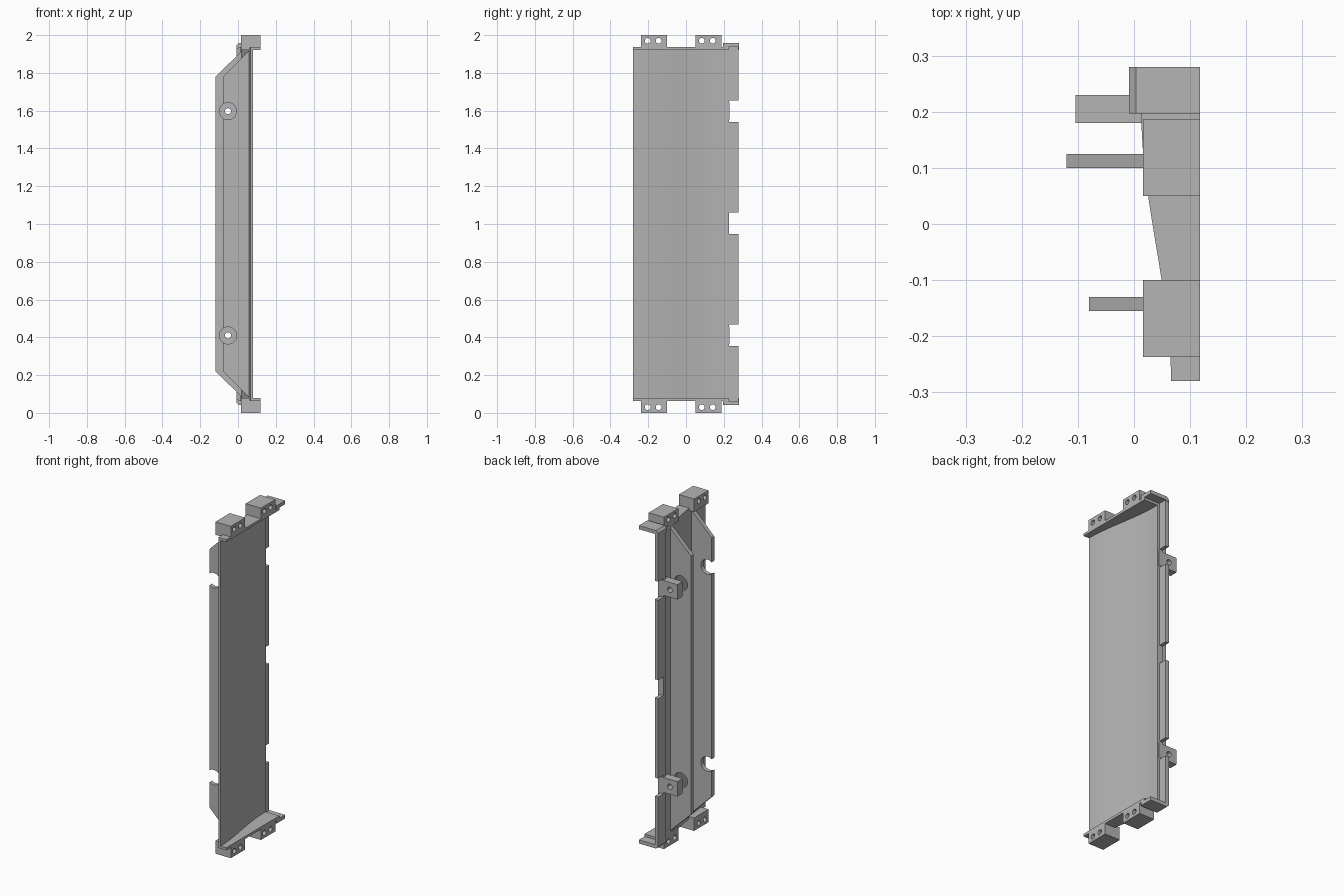
import bpy, bmesh
from mathutils import Vector, Matrix

cube = bpy.data.objects.get("Cube")
if cube:
    bpy.data.objects.remove(cube, do_unlink=True)

grey = bpy.data.materials.new("plain grey")
grey.use_nodes = True
GREY = (0.46, 0.46, 0.46, 1)
grey.diffuse_color = GREY
grey.node_tree.nodes["Principled BSDF"].inputs["Base Color"].default_value = GREY


def prism(name, outline, axis, low, high):
    """Extrude a 2D outline along axis y or z."""
    place = {"y": lambda a, b, h: (a, h, b), "z": lambda a, b, h: (a, b, h)}[axis]
    bm = bmesh.new()
    face = bm.faces.new([bm.verts.new(place(a, b, low)) for a, b in outline])
    side = bmesh.ops.extrude_face_region(bm, geom=[face])
    verts = [v for v in side["geom"] if isinstance(v, bmesh.types.BMVert)]
    bmesh.ops.translate(bm, verts=verts, vec=Vector(place(0, 0, high - low)))
    bmesh.ops.recalc_face_normals(bm, faces=bm.faces)
    mesh = bpy.data.meshes.new(name)
    bm.to_mesh(mesh)
    bm.free()
    obj = bpy.data.objects.new(name, mesh)
    bpy.context.collection.objects.link(obj)
    mesh.materials.append(grey)
    return obj


def box(name, x, y, z):
    return prism(name, [(x[0], y[0]), (x[1], y[0]), (x[1], y[1]), (x[0], y[1])], "z", *z)


def drill(obj, centre, radius, axis):
    """Cut a round hole right through along axis x or y."""
    bm = bmesh.new()
    bmesh.ops.create_cone(bm, cap_ends=True, segments=32, radius1=radius, radius2=radius, depth=0.4)
    turn = Matrix.Rotation(1.570796, 4, "Y" if axis == "x" else "X")
    bm.transform(Matrix.Translation(centre) @ turn)
    mesh = bpy.data.meshes.new("hole_cutter")
    bm.to_mesh(mesh)
    bm.free()
    cutter = bpy.data.objects.new("hole_cutter", mesh)
    bpy.context.collection.objects.link(cutter)
    cutter.hide_render = True
    cutter.hide_viewport = True
    cutter.display_type = "WIRE"
    mod = obj.modifiers.new("hole", "BOOLEAN")
    mod.object = cutter
    mod.solver = "EXACT"


# Curved cross-section of the skin: eased S-curve from front to back
def skin_x(y):
    t = min(max((y + 0.28) / 0.48, 0), 1)
    return 0.066 - 0.053 * t * t * (3 - 2 * t)


FRONT, BACK, STEPS = -0.28, 0.226, 28
ys = [FRONT + (BACK - FRONT) * i / STEPS for i in range(STEPS + 1)]
inner = [(skin_x(y), y) for y in ys]
outer = [(x + 0.014, y) for x, y in reversed(inner)]
skin = prism("curved_skin", inner + outer, "z", 0.075, 1.925)
bpy.context.view_layer.objects.active = skin
skin.select_set(True)
bpy.ops.object.shade_smooth_by_angle(angle=0.5)
skin.select_set(False)

# Long ribs behind the skin, with tapered ends and round clearances
BOLTS = (0.41, 1.597)


def rib(name, y, edge, root, end):
    outline = [(edge, 0.22), (edge, 1.78), (root, end), (root, 2 - end)]
    obj = prism(name, outline, "y", y, y + 0.025)
    for z in BOLTS:
        drill(obj, (-0.053, y, z), 0.045, "y")


rib("front_rib", -0.155, -0.08, 0.061, 1.92)
rib("back_rib", 0.1, -0.12, 0.02, 1.915)

# Drilled mounting lugs
for i, z in enumerate(BOLTS):
    lug = box(f"mounting_lug_{i + 1}", (-0.104, 0.02), (0.18, 0.23), (z - 0.045, z + 0.045))
    drill(lug, (-0.053, 0.2, z), 0.016, "y")

# Back flange: a continuous web with four separate lips
box("flange_web", (-0.009, 0.02), (0.205, 0.228), (0.06, 1.94))
for i, span in enumerate([(0.06, 0.355), (0.467, 0.948), (1.06, 1.541), (1.653, 1.94)]):
    box(f"flange_lip_{i + 1}", (-0.009, 0.013), (0.226, 0.279), span)

# Matching ends: end lip, back corner plate and drilled blocks
for label, flip in (("top", False), ("bottom", True)):
    def span(a, b):
        return (2 - b, 2 - a) if flip else (a, b)

    prism(f"{label}_end_lip", inner + [(0.118, BACK), (0.118, FRONT)], "z", *span(1.921, 1.936))
    corner = [(-0.009, 1.925), (-0.009, 1.945), (0.004, 1.958), (0.118, 1.958), (0.118, 1.936), (0.013, 1.936)]
    prism(f"{label}_corner_plate", [(x, 2 - z if flip else z) for x, z in corner], "y", 0.197, 0.28)
    for place, y in (("front", -0.237), ("back", 0.05)):
        block = box(f"{label}_{place}_block", (0.016, 0.118), (y, y + 0.137), span(1.922, 2))
        for step in (0.034, 0.092):
            drill(block, (0.07, y + step, span(1.97, 1.97)[0]), 0.015, "x")
